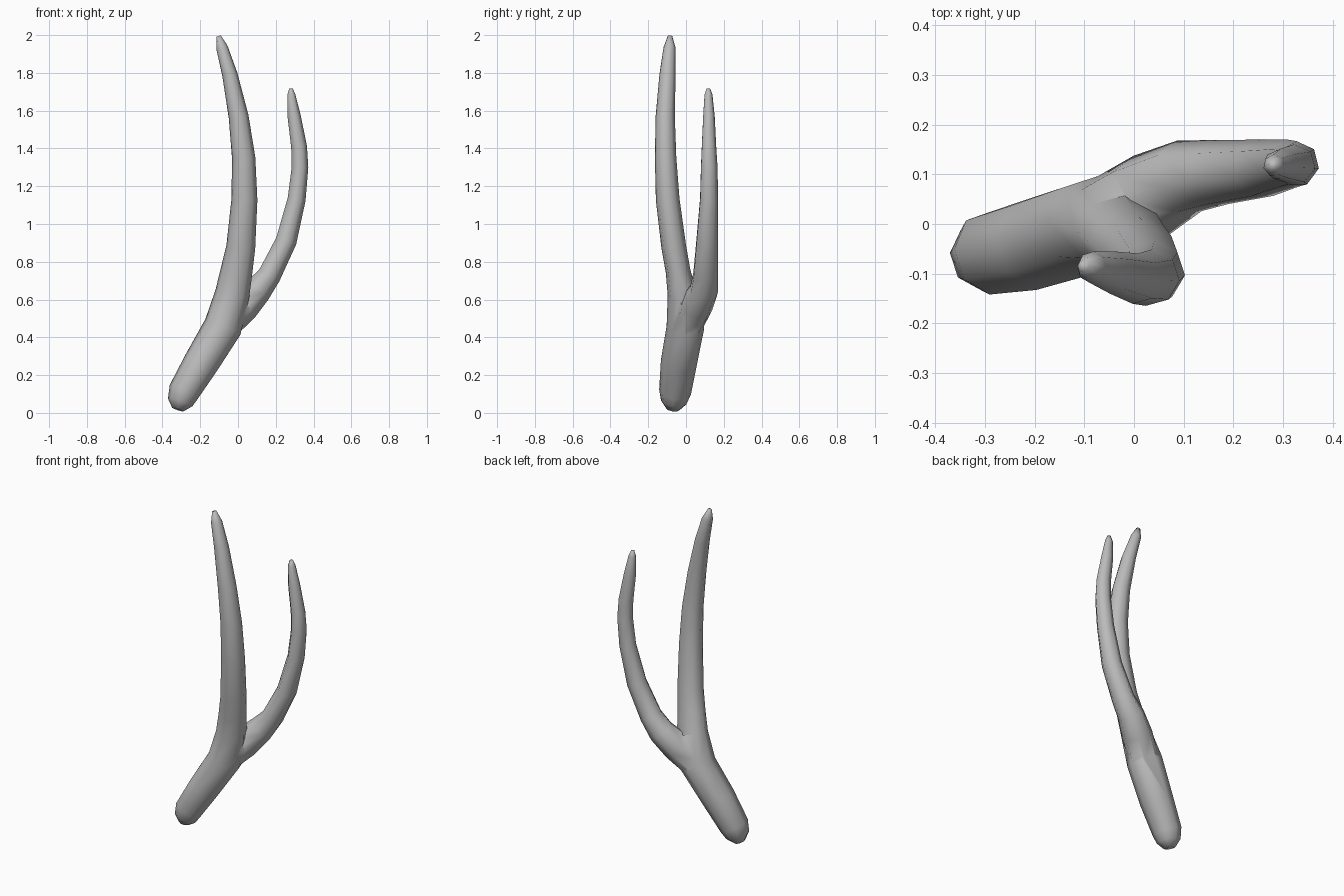
import bpy, bmesh, math
from mathutils import Vector

cube = bpy.data.objects.get("Cube")
if cube:
    bpy.data.objects.remove(cube, do_unlink=True)

# Single matte grey
grey = bpy.data.materials.new("antler_grey")
grey.use_nodes = True
grey.diffuse_color = (0.5, 0.5, 0.5, 1)
bsdf = grey.node_tree.nodes["Principled BSDF"]
bsdf.inputs["Base Color"].default_value = (0.5, 0.5, 0.5, 1)
bsdf.inputs["Roughness"].default_value = 0.7


def tapered_tube(name, path, sides, twist):
    """Loft rings along path; each station is x, y, z, width radius, depth radius."""
    bm = bmesh.new()
    points = [Vector(p[:3]) for p in path]
    rings = []
    for i, (centre, station) in enumerate(zip(points, path)):
        tangent = (points[min(i + 1, len(points) - 1)] - points[max(i - 1, 0)]).normalized()
        across = Vector((0, 1, 0)).cross(tangent).normalized()
        depth = tangent.cross(across)
        ring = []
        for k in range(sides):
            a = twist + math.tau * k / sides
            offset = across * math.cos(a) * station[3] + depth * math.sin(a) * station[4]
            ring.append(bm.verts.new(centre + offset))
        rings.append(ring)
    for low, high in zip(rings, rings[1:]):
        for k in range(sides):
            n = (k + 1) % sides
            bm.faces.new((low[k], low[n], high[n], high[k]))
    bm.faces.new(rings[0][::-1])
    bm.faces.new(rings[-1])
    bmesh.ops.recalc_face_normals(bm, faces=bm.faces)
    mesh = bpy.data.meshes.new(name)
    bm.to_mesh(mesh)
    bm.free()
    mesh.materials.append(grey)
    obj = bpy.data.objects.new(name, mesh)
    bpy.context.collection.objects.link(obj)
    return obj


# Thick base sweeping up into the long tine
beam = tapered_tube("antler", [
    (-0.318, -0.07, 0.018, 0.032, 0.035),
    (-0.306, -0.065, 0.055, 0.068, 0.068),
    (-0.288, -0.058, 0.11, 0.083, 0.085),
    (-0.195, -0.038, 0.265, 0.094, 0.096),
    (-0.08, -0.003, 0.455, 0.102, 0.1),
    (-0.03, -0.02, 0.63, 0.092, 0.078),
    (-0.008, -0.042, 0.75, 0.085, 0.066),
    (0.015, -0.065, 0.88, 0.077, 0.066),
    (0.034, -0.097, 1.13, 0.069, 0.063),
    (0.03, -0.108, 1.35, 0.062, 0.057),
    (0.003, -0.11, 1.57, 0.053, 0.051),
    (-0.043, -0.098, 1.79, 0.041, 0.043),
    (-0.085, -0.087, 1.935, 0.031, 0.032),
    (-0.102, -0.085, 1.995, 0.012, 0.012),
], 8, -0.1)

# Shorter side tine rooted inside the base
tine = tapered_tube("side_tine", [
    (-0.09, 0.0, 0.44, 0.08, 0.08),
    (0.02, 0.052, 0.56, 0.09, 0.09),
    (0.1, 0.093, 0.645, 0.077, 0.077),
    (0.165, 0.101, 0.727, 0.063, 0.068),
    (0.255, 0.11, 0.91, 0.057, 0.06),
    (0.31, 0.12, 1.13, 0.049, 0.05),
    (0.328, 0.121, 1.3, 0.045, 0.046),
    (0.323, 0.12, 1.41, 0.043, 0.04),
    (0.297, 0.12, 1.57, 0.036, 0.032),
    (0.282, 0.118, 1.685, 0.022, 0.022),
    (0.28, 0.118, 1.717, 0.01, 0.01),
], 7, -0.2)

# Fuse both into one body
join = beam.modifiers.new("fuse", 'BOOLEAN')
join.operation = 'UNION'
join.solver = 'EXACT'
join.object = tine
bpy.context.view_layer.objects.active = beam
beam.select_set(True)
bpy.ops.object.modifier_apply(modifier=join.name)
bpy.data.objects.remove(tine, do_unlink=True)

bpy.ops.object.shade_smooth_by_angle(angle=math.radians(75))
